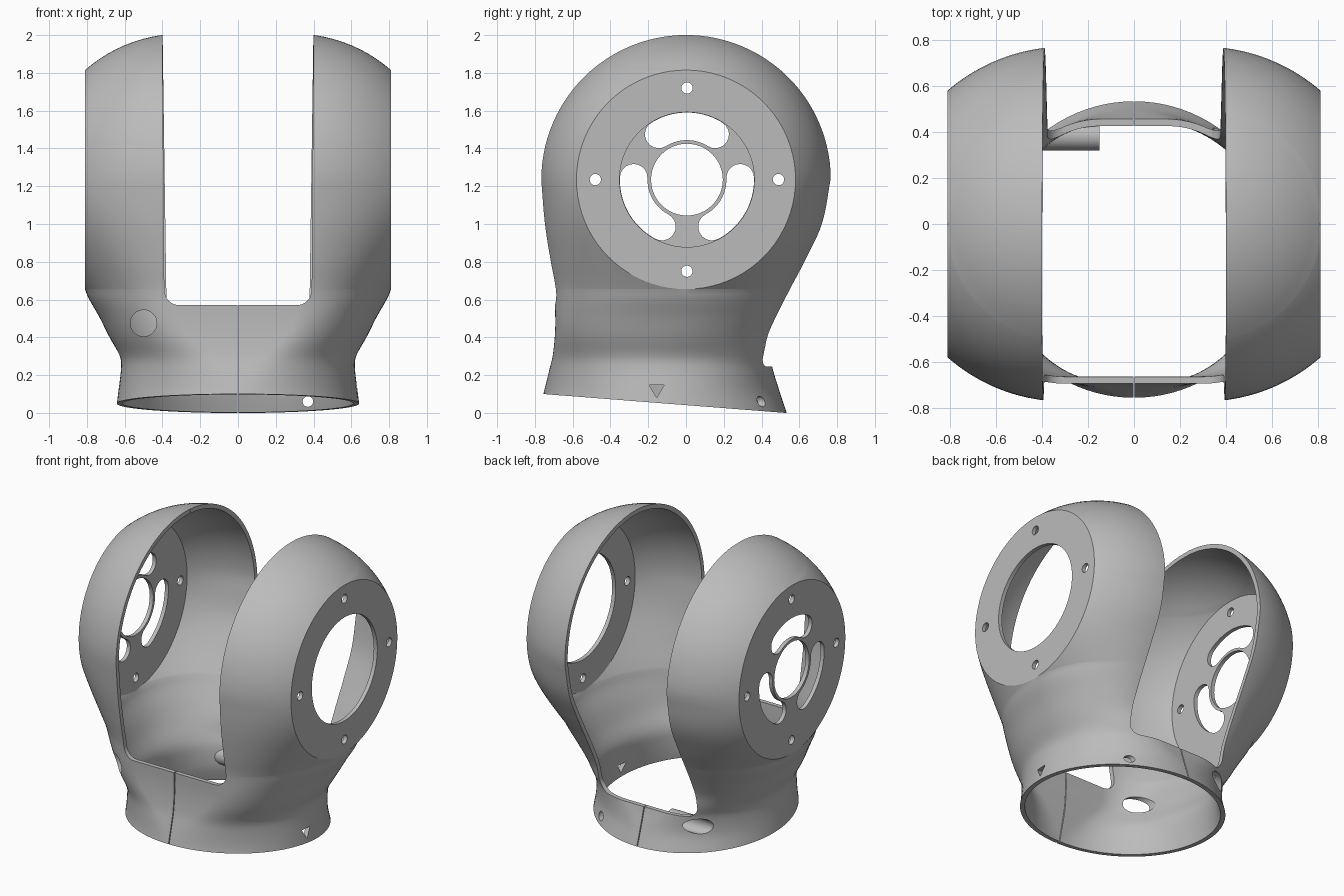
import bpy, bmesh, math
from math import sin, cos, pi, sqrt, radians

cube = bpy.data.objects.get("Cube")
if cube:
    bpy.data.objects.remove(cube, do_unlink=True)

grey = bpy.data.materials.new("light grey plastic")
grey.use_nodes = True
GREY = (0.5, 0.5, 0.5, 1)
grey.diffuse_color = GREY
grey.node_tree.nodes["Principled BSDF"].inputs["Base Color"].default_value = GREY

HUB = 1.235      # height of the side plates' centre
PLATE_R = 0.58   # side plate radius
PLATE_X = 0.81   # side plate distance from the middle
WALL = 0.03

# Lower body: height, half width, front depth, back depth, centre y, front and back flat half widths
LOWER = [
    (-.05, .655, .79, .55, -.11, 0, 0),
    (.1, .635, .755, .50, -.11, 0, 0),
    (.25, .618, .718, .455, -.10, .1, .15),
    (.3, .625, .706, .455, -.09, .15, .2),
    (.4, .68, .695, .447, -.06, .25, .27),
    (.5, .73, .692, .48, -.03, .3, .3),
    (.655, .81, .70, .557, 0, .3, .3),
    (.8, .81, .724, .632, 0, .3, .3),
    (1.0, .81, .753, .724, 0, .3, .3),
    (HUB, .81, .772, .770, 0, .3, .3),
]


def smooth_row(z):
    """Smooth interpolation through the lower body rows."""
    i = max(k for k in range(len(LOWER) - 1) if LOWER[k][0] <= z + 1e-9)
    a, b = LOWER[i], LOWER[i + 1]
    p, q = LOWER[max(i - 1, 0)], LOWER[min(i + 2, len(LOWER) - 1)]
    d = b[0] - a[0]
    t = (z - a[0]) / d
    out = []
    for k in range(1, len(a)):
        m0 = (b[k] - p[k]) / (b[0] - p[0]) * d
        m1 = (q[k] - a[k]) / (q[0] - a[0]) * d
        out.append((2*t**3 - 3*t*t + 1) * a[k] + (t**3 - 2*t*t + t) * m0
                   + (3*t*t - 2*t**3) * b[k] + (t**3 - t*t) * m1)
    x, yf, yb, cy, cf, cb = out
    return min(x, PLATE_X), yf, yb, min(cy, 0), max(cf, 0), max(cb, 0)


def ring(z):
    """Closed horizontal outline of the body at height z."""
    h = z - HUB
    w = sqrt(max(PLATE_R**2 - h*h, 0))
    if w < 1e-4:
        w = 0
    if h <= 0:
        X, yf, yb, cy, cf, cb = smooth_row(z)
    else:
        r = sqrt(.596 - h*h)
        X, yf, yb, cy, cf, cb = min(PLATE_X, .3 + r), r, r, 0, .3, .3

    def quarter(depth, c, sign):
        pts = [(c * k / 3, cy + sign * depth) for k in range(3)]
        for k in range(25):
            s = sin(pi / 2 * k / 24)
            y = sqrt(max(depth**2 - (depth**2 - w*w) * s*s, 0))
            pts.append((c + (X - c) * s, cy + sign * y))
        return pts
    half = quarter(yf + cy, cf, -1) + quarter(yb - cy, cb, 1)[::-1]
    return half + [(-x, y) for x, y in half[-2:0:-1]]


def new_object(name, bm):
    bmesh.ops.recalc_face_normals(bm, faces=bm.faces)
    mesh = bpy.data.meshes.new(name)
    bm.to_mesh(mesh)
    bm.free()
    mesh.materials.append(grey)
    ob = bpy.data.objects.new(name, mesh)
    bpy.context.collection.objects.link(ob)
    return ob


def apply(ob, mod):
    bpy.ops.object.select_all(action='DESELECT')
    bpy.context.view_layer.objects.active = ob
    ob.select_set(True)
    bpy.ops.object.modifier_apply(modifier=mod.name)


def prism(pts, axis, lo, hi):
    """Cutter: a flat outline pushed along one axis."""
    place = {'x': lambda a, b, t: (t, a, b), 'y': lambda a, b, t: (a, t, b)}[axis]
    bm = bmesh.new()
    ends = [[bm.verts.new(place(a, b, t)) for a, b in pts] for t in (lo, hi)]
    for e in ends:
        bm.faces.new(e)
    for i in range(len(pts)):
        j = (i + 1) % len(pts)
        bm.faces.new((ends[0][i], ends[0][j], ends[1][j], ends[1][i]))
    ob = new_object("cutter", bm)
    ob.hide_render = True
    return ob


def cut(ob, pts, axis, lo, hi):
    tool = prism(pts, axis, lo, hi)
    mod = ob.modifiers.new("cut", 'BOOLEAN')
    mod.operation, mod.solver, mod.object = 'DIFFERENCE', 'EXACT', tool
    apply(ob, mod)
    bpy.data.objects.remove(tool, do_unlink=True)


def arc(cx, cy, r, a0, a1, n):
    return [(cx + r * cos(radians(a0 + (a1 - a0) * k / n)),
             cy + r * sin(radians(a0 + (a1 - a0) * k / n))) for k in range(n + 1)]


def circle(cx, cy, r, n=32):
    return arc(cx, cy, r, 0, 360, n)[:-1]


def fork_slot(bottom, half, r):
    """Open-topped slot outline with round lower corners."""
    right = arc(half - r, bottom + r, r, -90, 0, 8) + [(.402, 2.2)]
    return right + [(-x, z) for x, z in reversed(right)]


# Body shell: stacked outlines, closed at the top, given a wall
heights = [-.05 + .705 * k / 26 for k in range(26)]
heights += [HUB - PLATE_R * cos(pi * k / 40) for k in range(41)]
heights += [HUB + PLATE_R + (.765 - PLATE_R) * sin(pi / 2 * k / 10) for k in range(1, 11)]
bm = bmesh.new()
rows = [[bm.verts.new((x, y, z)) for x, y in ring(z)] for z in heights]
for lo, hi in zip(rows, rows[1:]):
    for i in range(len(lo)):
        j = (i + 1) % len(lo)
        bm.faces.new((lo[i], lo[j], hi[j], hi[i]))
bm.faces.new(rows[-1])
bmesh.ops.remove_doubles(bm, verts=bm.verts, dist=1e-5)
body = new_object("left_shell", bm)
wall = body.modifiers.new("wall", 'SOLIDIFY')
wall.thickness, wall.offset = WALL, -1
apply(body, wall)

# Slanted base, and the fork opening (lower at the back)
cut(body, [(-1, .119), (1, -.037), (1, -.5), (-1, -.5)], 'x', -2, 2)
cut(body, fork_slot(.57, .39, .08), 'y', -2, .05)
cut(body, fork_slot(.245, .375, .08), 'y', 0, 2)

# Bolt holes in both side plates
for k in range(4):
    a = pi / 2 * k
    cut(body, circle(.005 + .485 * cos(a), HUB + .485 * sin(a), .03, 20), 'x', -2, 2)

# Two halves with a fine seam
right = body.copy()
right.data = body.data.copy()
right.name = "right_shell"
bpy.context.collection.objects.link(right)
for ob, lo, hi in ((body, -2, .003), (right, -.003, 2)):
    cut(ob, [(-2, -1), (2, -1), (2, 3), (-2, 3)], 'x', lo, hi)

# Left half: large bearing hole, triangle mark, small rear hole
cut(body, circle(.005, HUB, .357, 64), 'x', .5, 2)
cut(body, [(-.195, .148), (-.115, .148), (-.155, .08)], 'x', .3, 2)
cut(body, circle(.37, .06, .028, 20), 'y', 0, 2)

# Right half: hub hole with three kidney slots, front hole, cable hole
cut(right, circle(.005, HUB, .19, 48), 'x', -2, -.5)
for mid in (90, 210, 330):
    a0, a1 = mid - 32, mid + 32
    r, e = .282, .073

    def tip(a):
        return .005 + r * cos(radians(a)), HUB + r * sin(radians(a))
    kidney = (arc(.005, HUB, r + e, a0, a1, 20) + arc(*tip(a1), e, a1, a1 + 180, 10)[1:-1]
              + arc(.005, HUB, r - e, a1, a0, 20) + arc(*tip(a0), e, a0 + 180, a0 + 360, 10)[1:-1])
    cut(right, kidney, 'x', -2, -.5)
cut(right, circle(-.5, .475, .07), 'y', -2, 0)
cut(right, circle(.38, .18, .052), 'x', -2, -.2)

# Cable tube running inward from the rear wall
bm = bmesh.new()
loops = []
for r, inner in ((.06, False), (.06, True), (.052, True), (.052, False)):
    loop = []
    for y, z in circle(.38, .18, r):
        edge = -.615 * sqrt(1 - ((y + .11) / .585)**2) + .012
        loop.append(bm.verts.new((-.15 if inner else edge, y, z)))
    loops.append(loop)
for a, b in zip(loops, loops[1:] + loops[:1]):
    for i in range(len(a)):
        j = (i + 1) % len(a)
        bm.faces.new((a[i], a[j], b[j], b[i]))
tube = new_object("cable_tube", bm)

# Smooth shading with crisp edges
bpy.ops.object.select_all(action='DESELECT')
for ob in (body, right, tube):
    ob.select_set(True)
bpy.context.view_layer.objects.active = body
bpy.ops.object.shade_smooth_by_angle(angle=radians(24))
